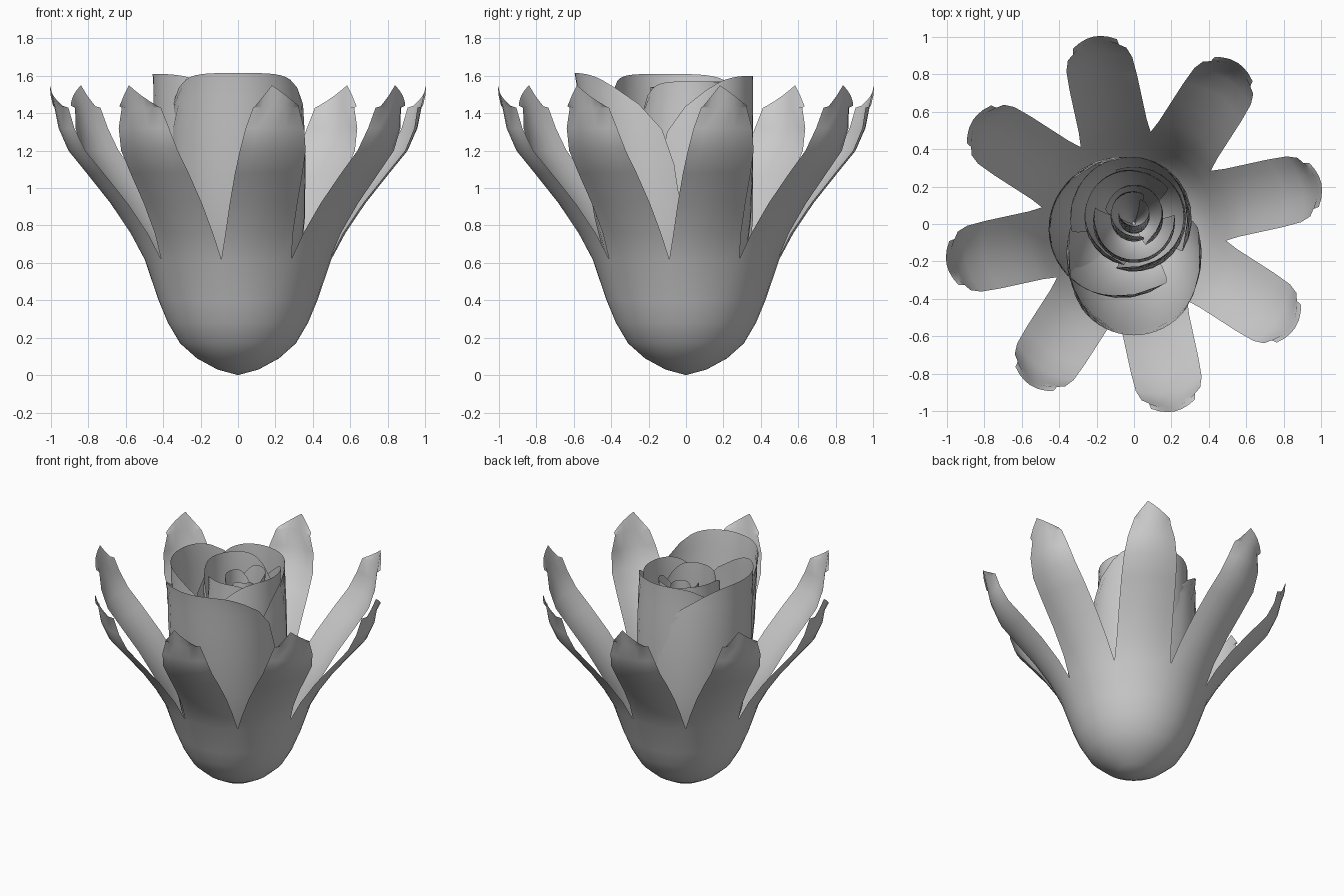
import bpy, bmesh, math
from math import sin, cos, radians, pi

cube = bpy.data.objects.get("Cube")
if cube:
    bpy.data.objects.remove(cube, do_unlink=True)

grey = bpy.data.materials.new("petal grey")
grey.use_nodes = True
grey.diffuse_color = (0.6, 0.6, 0.6, 1)
bsdf = next(n for n in grey.node_tree.nodes if n.type == 'BSDF_PRINCIPLED')
bsdf.inputs["Base Color"].default_value = (0.6, 0.6, 0.6, 1)
bsdf.inputs["Roughness"].default_value = 0.8


def add_sheet(bm, rows):
    """Skin a list of equally long rows of points."""
    grid = [[bm.verts.new(p) for p in row] for row in rows]
    for low, high in zip(grid, grid[1:]):
        for i in range(len(low) - 1):
            bm.faces.new((low[i], low[i + 1], high[i + 1], high[i]))


def finish(bm, name):
    bmesh.ops.remove_doubles(bm, verts=bm.verts, dist=0.0005)
    mesh = bpy.data.meshes.new(name)
    bm.to_mesh(mesh)
    bm.free()
    mesh.materials.append(grey)
    ob = bpy.data.objects.new(name, mesh)
    bpy.context.collection.objects.link(ob)
    bpy.ops.object.select_all(action='DESELECT')
    ob.select_set(True)
    bpy.context.view_layer.objects.active = ob
    bpy.ops.object.shade_smooth_by_angle(angle=radians(60))


# Outer cup: eight petals joined below, splitting into flared blades
CUP = [(0, 0), (.11, .03), (.22, .09), (.31, .17), (.375, .28), (.425, .4), (.5, .62)]
BLADE = [(.58, .76, .185), (.69, .92, .185), (.82, 1.08, .185), (.92, 1.2, .18),
         (.975, 1.32, .16), (1.0, 1.43, .125)]
ACROSS = [-1, -.65, -.3, 0, .35, .7, 1]
HALF = pi / 8
bm = bmesh.new()
for k in range(8):
    a = radians(12.25) + k * pi / 4

    def place(r, t, z):
        return (r * cos(a) - t * sin(a), r * sin(a) + t * cos(a), z)

    rows = [[place(r * cos(u * HALF), r * sin(u * HALF), z) for u in ACROSS]
            for r, z in CUP]
    rows += [[place(r - .045 * u * u, w * u, z) for u in ACROSS] for r, z, w in BLADE]
    # Tip slopes away from an off-centre point
    rows.append([place(1.025 - .04 * u * u, .12 * u,
                       1.55 - (.085 * (u + .3) if u > -.3 else .16 * (-.3 - u)))
                 for u in ACROSS])
    add_sheet(bm, rows)
finish(bm, "outer_petals")

# Inner petals: leaning half tubes with rounded top corners
TUBE = [(.02, .1), (.08, .5), (.18, .78), (.35, .96), (.52, 1.04), (.7, 1.05),
        (.82, 1.03), (.91, 1.01), (.97, 1), (1, 1)]


def inner_petal(name, azimuth, lean, radius, span, top, shift=(0, 0)):
    bm = bmesh.new()
    rows = []
    for t, scale in TUBE:
        narrow = 1 if t < .7 else 1 - .5 * ((t - .7) / .3) ** 2.5
        row = []
        for i in range(17):
            u = i / 8 - 1
            b = radians(azimuth + u * span * narrow)
            c = radians(azimuth)
            r = radius * scale
            z = top * t - .035 * t ** 6 * u ** 4
            row.append((t * (lean * cos(c) + shift[0]) + r * cos(b),
                        t * (lean * sin(c) + shift[1]) + r * sin(b), z))
        rows.append(row)
    add_sheet(bm, rows)
    finish(bm, name)


inner_petal("front_inner_petal", 270, .25, .345, 108, 1.615)
inner_petal("right_inner_petal", 195, .1, .36, 112, 1.61)
inner_petal("back_inner_petal", 80, .03, .31, 112, 1.6, (-.03, .02))
inner_petal("left_inner_petal", 0, .0, .265, 110, 1.57, (.0, .04))
inner_petal("second_right_petal", 150, .0, .24, 110, 1.57, (-.02, .05))
inner_petal("second_front_petal", 265, .0, .21, 105, 1.54, (.0, .02))
inner_petal("bud_back_petal", 50, .0, .15, 115, 1.53, (.0, .06))
inner_petal("bud_right_petal", 180, .0, .12, 115, 1.5, (.0, .06))
inner_petal("bud_core_petal", 300, .0, .08, 130, 1.48, (.0, .07))
